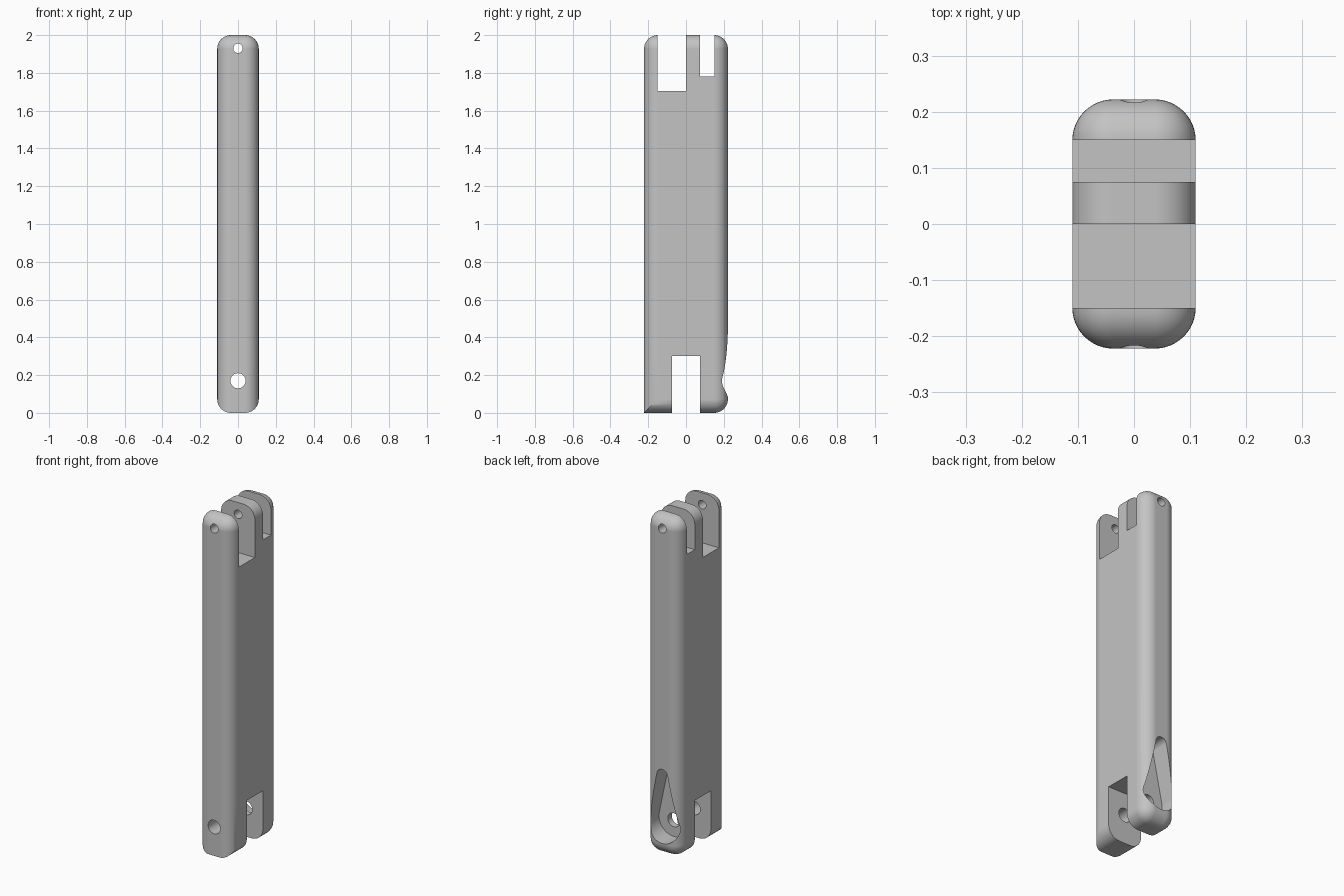
import bpy, bmesh, math
from mathutils import Vector

if "Cube" in bpy.data.objects:
    bpy.data.objects.remove(bpy.data.objects["Cube"], do_unlink=True)

W, D, H, R = 0.11, 0.222, 2.0, 0.073     # half width, half depth, height, fillet

grey = bpy.data.materials.new("plain grey")
grey.use_nodes = True
grey.diffuse_color = (0.55, 0.55, 0.55, 1)
grey.node_tree.nodes["Principled BSDF"].inputs["Base Color"].default_value = (0.55, 0.55, 0.55, 1)


def make_object(name, bm):
    bmesh.ops.recalc_face_normals(bm, faces=bm.faces)
    mesh = bpy.data.meshes.new(name)
    bm.to_mesh(mesh)
    bm.free()
    mesh.materials.append(grey)
    ob = bpy.data.objects.new(name, mesh)
    bpy.context.collection.objects.link(ob)
    return ob


def box(name, lo, hi, fillet=0):
    bm = bmesh.new()
    bmesh.ops.create_cube(bm, size=1)
    lo, hi = Vector(lo), Vector(hi)
    for v in bm.verts:
        v.co = (lo + hi) / 2 + v.co * (hi - lo)
    if fillet:
        bmesh.ops.bevel(bm, geom=bm.edges[:], offset=fillet, segments=12,
                        profile=0.5, affect='EDGES', clamp_overlap=True)
    return make_object(name, bm)


def arc(cx, cy, r, start, end, n):
    angles = [math.radians(start + (end - start) * i / n) for i in range(n + 1)]
    return [(cx + r * math.cos(a), cy + r * math.sin(a)) for a in angles]


def rounded_rect(x, y0, y1, r):
    corners = [(x - r, y1 - r), (r - x, y1 - r), (r - x, y0 + r), (x - r, y0 + r)]
    return [p for i, c in enumerate(corners) for p in arc(*c, r, 90 * i, 90 * i + 90, 12)]


def prism(name, outline, axis, lo, hi):
    """Extrude an outline along y (outline in x, z) or z (outline in x, y)."""
    place = (lambda a, b, t: (a, t, b)) if axis == 'y' else (lambda a, b, t: (a, b, t))
    bm = bmesh.new()
    face = bm.faces.new([bm.verts.new(place(a, b, lo)) for a, b in outline])
    ext = bmesh.ops.extrude_face_region(bm, geom=[face])
    moved = [g for g in ext["geom"] if isinstance(g, bmesh.types.BMVert)]
    bmesh.ops.translate(bm, verts=moved, vec=place(0, 0, hi - lo))
    return make_object(name, bm)


def select_only(ob):
    bpy.ops.object.select_all(action='DESELECT')
    ob.select_set(True)
    bpy.context.view_layer.objects.active = ob


def combine(ob, tool, operation='DIFFERENCE'):
    select_only(ob)
    mod = ob.modifiers.new("cut", 'BOOLEAN')
    mod.operation, mod.solver, mod.object = operation, 'EXACT', tool
    bpy.ops.object.modifier_apply(modifier=mod.name)
    bpy.data.objects.remove(tool, do_unlink=True)


def pin_hole(ob, z, r):
    combine(ob, prism("hole_cutter", arc(0, z, r, 0, 352.5, 47), 'y', -1, 1))


def finish(ob):
    select_only(ob)
    bpy.ops.object.shade_smooth_by_angle(angle=math.radians(30))
    ob.modifiers.new("clean shading", 'WEIGHTED_NORMAL').keep_sharp = True


# Main bar, filleted on every edge
bar = box("main_bar", (-W, -D, 0), (W, D, H), R)

# Fork slots at the top, and the bottom opening with room for the front lug
for y0, y1, z0, z1 in [(-0.15, 0, 1.705, 3), (0.075, 0.15, 1.78, 3), (-1, 0.075, -1, 0.3)]:
    combine(bar, box("slot_cutter", (-1, y0, z0), (1, y1, z1)))

# Teardrop recess in the lower back
big, tip, z_big, z_tip = 0.097, 0.035, 0.17, 0.475
lean = math.degrees(math.asin((big - tip) / (z_tip - z_big)))
teardrop = (arc(0, z_tip, tip, lean, 180 - lean, 20)
            + arc(0, z_big, big, 180 - lean, 360 + lean, 40))
combine(bar, prism("recess_cutter", teardrop, 'y', 0.113, 1))

# Lower front lug: square front lip, rounded sides
lug = prism("lower_front_lug", rounded_rect(W, 0, 1, R), 'y', -0.5, -0.075)
combine(lug, prism("lug_limit", rounded_rect(W, -D, D, R), 'z', -0.5, 0.3), 'INTERSECT')

# Pin holes through the lugs
pin_hole(bar, 1.93, 0.025)
pin_hole(bar, 0.17, 0.04)
pin_hole(lug, 0.17, 0.04)

for part in (bar, lug):
    finish(part)
